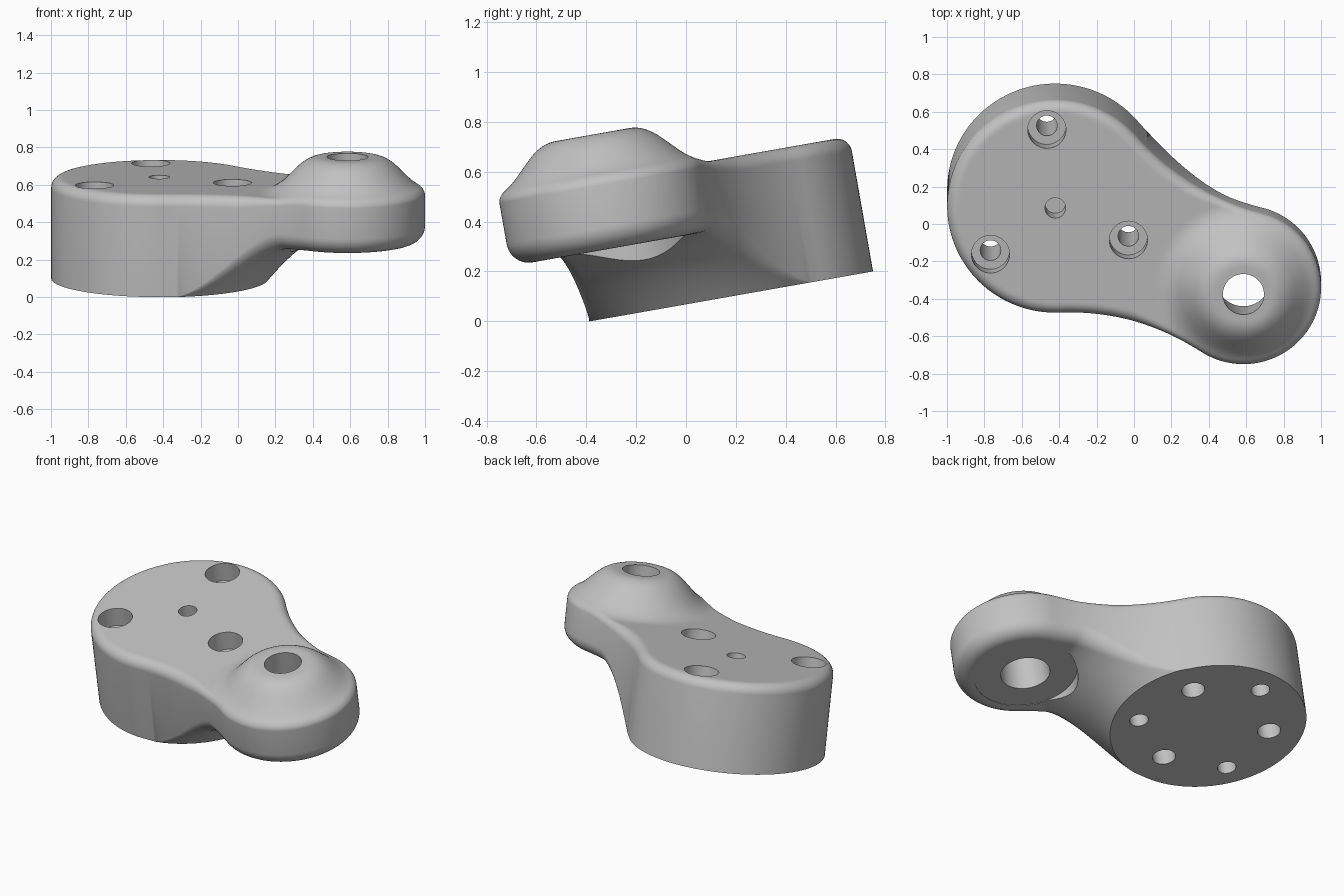
import bpy, bmesh, math
from mathutils import Matrix, Vector

cube = bpy.data.objects.get("Cube")
if cube:
    bpy.data.objects.remove(cube, do_unlink=True)

# Main dimensions in the untilted frame
HUB, HUB_R = Vector((-0.421, 0.196)), 0.578
EYE, EYE_R = Vector((0.585, -0.24)), 0.415
WAIST_R = 1.3
BASE, ARM, TOP, CROWN = 0.067, 0.34, 0.617, 0.803
FLARE_R = 0.94
RIM = 0.1
TILT = math.radians(10)

metal = bpy.data.materials.new("grey_metal")
metal.use_nodes = True
metal.diffuse_color = (0.54, 0.54, 0.54, 1)
metal.node_tree.nodes["Principled BSDF"].inputs["Base Color"].default_value = (0.54, 0.54, 0.54, 1)


def make(name, bm):
    bmesh.ops.recalc_face_normals(bm, faces=bm.faces)
    mesh = bpy.data.meshes.new(name)
    bm.to_mesh(mesh)
    bm.free()
    ob = bpy.data.objects.new(name, mesh)
    bpy.context.collection.objects.link(ob)
    return ob


def arc(centre, r, a0, a1, n):
    return [centre + r * Vector((math.cos(a0 + (a1 - a0) * i / n),
                                 math.sin(a0 + (a1 - a0) * i / n))) for i in range(n + 1)]


def outline():
    # Edge points paired with spine points: two circles joined by tangent concave arcs
    axis = EYE - HUB
    d = axis.length
    a, b = HUB_R + WAIST_R, EYE_R + WAIST_R
    cx = (a * a - b * b + d * d) / (2 * d)
    cy = math.sqrt(a * a - cx * cx)
    hub_a, eye_a = math.atan2(cy, cx), math.atan2(cy, cx - d)
    hub, eye, w = Vector((0, 0)), Vector((d, 0)), Vector((cx, cy))
    waist = [(p, Vector((cx + (p.x - cx) * cy / (cy - p.y), 0)))
             for p in arc(w, WAIST_R, eye_a - math.pi, hub_a - math.pi, 48)[1:-1]]
    pairs = [(p, eye) for p in arc(eye, EYE_R, -eye_a, eye_a, 64)]
    pairs += waist
    pairs += [(p, hub) for p in arc(hub, HUB_R, hub_a, 2 * math.pi - hub_a, 84)]
    pairs += [(Vector((p.x, -p.y)), s) for p, s in reversed(waist)]
    turn = Matrix.Rotation(math.atan2(axis.y, axis.x), 2)
    return [(turn @ p + HUB, turn @ s + HUB) for p, s in pairs]


def smooth_max(a, b, k):
    h = max(k - abs(a - b), 0) / k
    return max(a, b) + h * h * k / 4


def rounding(r, e):
    # Height lost to a rim of radius r at distance e from the edge
    return r - math.sqrt(r * r - (r - e) ** 2) if e < r else 0.0


def top_height(p, e):
    # Flat top with a conical boss around the eye
    r = (p - EYE).length
    cone = -smooth_max(-CROWN, r - 1.015, 0.06)
    fade = min(max((r - 0.42) / 0.2, 0), 1)
    return smooth_max(TOP, cone, 0.07) - rounding(0.03 + 0.03 * fade, e)


def bottom_height(p, e):
    # Arm underside flaring down to the round base
    start = HUB_R + 0.006
    drop = max(FLARE_R - (p - HUB).length, 0) / (FLARE_R - start)
    z = ARM - (ARM - BASE) * drop ** 1.6
    return z + rounding(RIM * 0.9 * max((z - BASE) / (ARM - BASE), 0), e)


def shell():
    # Concentric inset rings on both sides, joined by the side wall
    bm = bmesh.new()
    pairs = outline()
    n = len(pairs)

    def ring(height, rim, inner):
        verts = []
        for p, s in pairs:
            length = (p - s).length
            e = rim + (length - RIM) * inner
            q = s + (p - s) * (1 - e / length)
            verts.append(bm.verts.new((q.x, q.y, height(q, e))))
        return verts

    steps = [(RIM * (1 - math.cos(math.pi / 2 * i / 12)), 0) for i in range(13)]
    steps += [(RIM, i / 20) for i in range(1, 21)]
    rings = [ring(bottom_height, *st) for st in reversed(steps)]
    rings += [ring(top_height, *st) for st in steps]
    for lo, hi in zip(rings, rings[1:]):
        for i in range(n):
            j = (i + 1) % n
            bm.faces.new((lo[i], lo[j], hi[j], hi[i]))
    bmesh.ops.remove_doubles(bm, verts=bm.verts, dist=1e-5)

    # Flat face of the base
    bmesh.ops.bisect_plane(bm, geom=bm.verts[:] + bm.edges[:] + bm.faces[:],
                           plane_co=(0, 0, BASE), plane_no=(0, 0, 1), clear_inner=True)
    bmesh.ops.holes_fill(bm, edges=[e for e in bm.edges if e.is_boundary], sides=0)
    return make("bracket_body", bm)


def lathe(name, centre, profile, n=48):
    # Closed solid of revolution; the profile runs from bottom to top
    bm = bmesh.new()
    rings = [[bm.verts.new((p.x, p.y, z)) for p in arc(centre, r, 0, 2 * math.pi, n)[:-1]]
             for r, z in profile]
    for lo, hi in zip(rings, rings[1:]):
        for i in range(n):
            j = (i + 1) % n
            bm.faces.new((lo[i], lo[j], hi[j], hi[i]))
    bm.faces.new(rings[0][::-1])
    bm.faces.new(rings[-1])
    return make(name, bm)


def cut(ob, cutter):
    mod = ob.modifiers.new("cut", 'BOOLEAN')
    mod.operation, mod.object, mod.solver = 'DIFFERENCE', cutter, 'EXACT'
    bpy.context.view_layer.update()
    mesh = bpy.data.meshes.new_from_object(
        ob.evaluated_get(bpy.context.evaluated_depsgraph_get()))
    ob.modifiers.clear()
    ob.data = mesh
    bpy.data.objects.remove(cutter, do_unlink=True)


body = shell()

# Flat seat under the eye, and its tapered hole
cut(body, lathe("seat", EYE, [(0.305, -0.3), (0.305, ARM + 0.003)], 96))
cut(body, lathe("eye_hole", EYE, [(0.15, ARM - 0.05), (0.146, ARM), (0.11, CROWN),
                                  (0.107, CROWN + 0.05)], 64))

# Centre hole, three counterbored bolt holes and three blind holes in the base
cut(body, lathe("centre_hole", HUB, [(0.055, TOP - 0.15), (0.055, 0.7)]))
for k in range(6):
    a = math.radians(96 + 60 * k)
    if k % 2 == 0:
        reach = 0.428
        profile = [(0.055, 0.0), (0.055, TOP - 0.12), (0.102, TOP - 0.12), (0.102, 0.7)]
    else:
        reach = 0.37
        profile = [(0.068, 0.0), (0.068, BASE + 0.25)]
    spot = HUB + reach * Vector((math.cos(a), math.sin(a)))
    cut(body, lathe("bolt_hole", spot, profile))

# Tilt, colour and shade
body.data.transform(Matrix.Rotation(TILT, 4, 'X'))
body.data.materials.clear()
body.data.materials.append(metal)
for poly in body.data.polygons:
    poly.material_index = 0
bpy.ops.object.select_all(action='DESELECT')
body.select_set(True)
bpy.context.view_layer.objects.active = body
bpy.ops.object.shade_smooth_by_angle(angle=math.radians(30))
